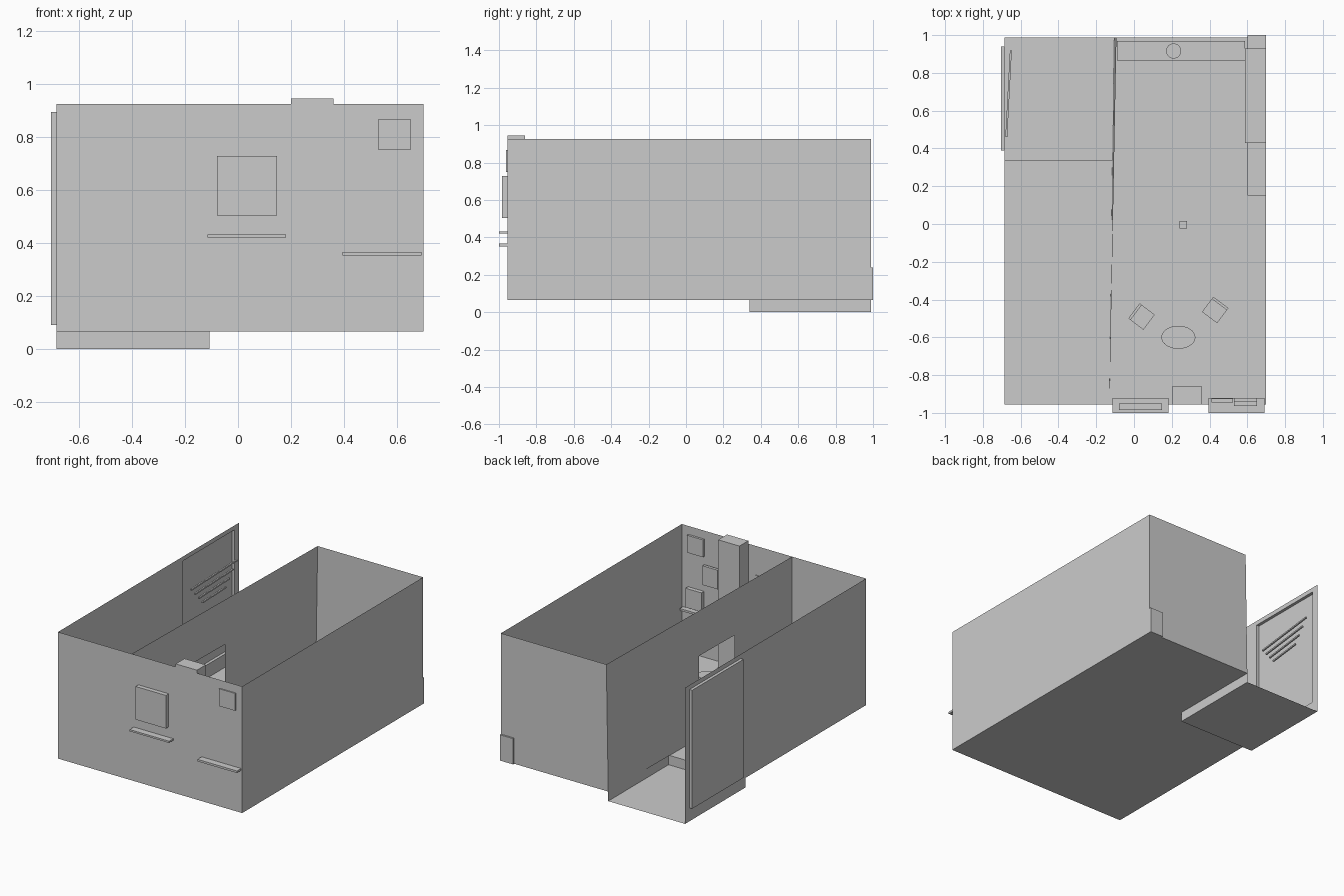
import bpy, math
from mathutils import Matrix, Vector

if "Cube" in bpy.data.objects:
    bpy.data.objects.remove(bpy.data.objects["Cube"])

X0, X1, Y0, Y1 = -0.685, 0.70, -0.955, 0.988   # room outline
F, T = 0.065, 0.925                            # floor and wall top heights
STEP, XD = 0.34, -0.107                        # entrance step, divider foot


def surface(name, quads):
    verts, faces = [], []
    for q in quads:
        faces.append(range(len(verts), len(verts) + len(q)))
        verts += q
    me = bpy.data.meshes.new(name)
    me.from_pydata(verts, [], [list(f) for f in faces])
    ob = bpy.data.objects.new(name, me)
    bpy.context.collection.objects.link(ob)
    return ob


def box(name, x, y, z, mat=None):
    c = Vector(((x[0] + x[1]) / 2, (y[0] + y[1]) / 2, (z[0] + z[1]) / 2))
    bpy.ops.mesh.primitive_cube_add(size=1)
    ob = bpy.context.object
    ob.name = name
    m = Matrix.Translation(c) @ Matrix.Diagonal((x[1] - x[0], y[1] - y[0], z[1] - z[0], 1))
    ob.data.transform((mat @ m) if mat else m)
    return ob


def cyl(name, loc, r, h, sy=1):
    bpy.ops.mesh.primitive_cylinder_add(vertices=32, radius=r, depth=h, location=loc)
    ob = bpy.context.object
    ob.name = name
    ob.scale.y = sy
    bpy.ops.object.shade_smooth_by_angle()
    return ob


def framed(place, a, b, ha, hb):
    """Four quads of an upright wall around the opening ha..hb (u, v corners)."""
    (u0, v0), (u1, v1), (p0, q0), (p1, q1) = a, b, ha, hb
    rects = [(u0, p0, v0, v1), (p1, u1, v0, v1), (p0, p1, q1, v1), (p0, p1, v0, q0)]
    return [[place(l, lo), place(r, lo), place(r, hi), place(l, hi)]
            for l, r, lo, hi in rects if hi - lo > 1e-6]


# Floors: main L-shaped floor and the sunken entrance
surface("main_floor", [[(X0, Y0, F), (X1, Y0, F), (X1, Y1, F), (XD, Y1, F),
                        (XD, STEP, F), (X0, STEP, F)]])
surface("entrance_floor", [
    [(X0, STEP, 0), (XD, STEP, 0), (XD, Y1, 0), (X0, Y1, 0)],
    [(X0, STEP, 0), (XD, STEP, 0), (XD, STEP, F), (X0, STEP, F)],
    [(XD, STEP, 0), (XD, Y1, 0), (XD, Y1, F), (XD, STEP, F)],
    [(X0, STEP, 0), (X0, Y1, 0), (X0, Y1, F), (X0, STEP, F)]])

# Outer walls
surface("front_wall", [[(X0, Y0, F), (X1, Y0, F), (X1, Y0, T), (X0, Y0, T)]])
surface("right_wall", [[(X1, Y0, F), (X1, Y1, F), (X1, Y1, T), (X1, Y0, T)]])
surface("back_wall", [[(XD, Y1, F), (X1, Y1, F), (X1, Y1, T), (-0.093, Y1, T)]])

# Left wall with a recessed window panel
W0, W1, H0, H1, XW = 0.39, 0.94, 0.09, 0.895, -0.705
surface("left_wall", framed(lambda u, v: (X0, u, v), (Y0, F), (Y1, T), (W0, H0), (W1, H1)))
ring = [(W0, H0), (W1, H0), (W1, H1), (W0, H1)]
recess = [[(XW, *p) for p in ring]]
for p, q in zip(ring, ring[1:] + ring[:1]):
    recess.append([(X0, *p), (X0, *q), (XW, *q), (XW, *p)])
surface("window_recess", recess)
for i in range(4):
    ln = 0.46 - 0.075 * i
    m = (Matrix.Translation((-0.664, 0.69, 0.69 - 0.045 * i))
         @ Matrix.Rotation(math.radians(-3), 4, 'Z') @ Matrix.Rotation(math.radians(4), 4, 'X'))
    box(f"window_bar_{i}", (-.005, .005), (-ln / 2, ln / 2), (-.005, .005), m)


# Slightly skewed dividing wall with a doorway
def divider(y, v):
    t = (y - Y0) / (Y1 - Y0)
    k = (v - F) / (T - F)
    return (-0.13 + t * (0.023 + 0.014 * k), y, v)


surface("dividing_wall", framed(divider, (Y0, F), (Y1, T), (-0.35, F), (0.025, 0.62)))

# Chimney column, shelves and pictures on the front wall
box("chimney", (0.20, 0.36), (Y0, -0.86), (F, 0.945))
box("screen", (-0.08, 0.148), (-0.985, -0.95), (0.503, 0.728))
box("left_shelf", (-0.115, 0.182), (-1.0, -0.922), (0.42, 0.432))
box("right_shelf", (0.395, 0.692), (-1.0, -0.922), (0.352, 0.366))
box("picture_upper", (0.53, 0.652), (-0.963, -0.94), (0.75, 0.868))
box("picture_middle", (0.41, 0.525), (-0.945, -0.925), (0.57, 0.70))
box("picture_lower", (0.53, 0.65), (-0.95, -0.922), (0.385, 0.515))

# Cabinets along the right and back walls
box("side_cabinet", (0.60, X1), (0.15, 1.0), (F, 0.24))
box("side_counter", (0.588, X1), (0.43, 0.928), (F, 0.25))
box("back_cabinet_left", (-0.09, 0.085), (0.866, 0.968), (F, 0.24))
box("back_cabinet_right", (0.085, 0.588), (0.866, 0.968), (F, 0.24))
cyl("round_basin", (0.21, 0.916, 0.245), 0.04, 0.015)

# Small block on the floor
box("floor_block", (0.24, 0.28), (-0.025, 0.015), (F, 0.105))

# Oval table
cyl("table_top", (0.235, -0.60, 0.145), 0.09, 0.012, 0.68)
cyl("table_stem", (0.235, -0.60, 0.102), 0.014, 0.074)

# Two chairs turned toward the table, local +x is forward
for side, (cx, cy, ang) in {"left": (0.04, -0.49, -37), "right": (0.43, -0.455, -127)}.items():
    m = Matrix.Translation((cx, cy, 0)) @ Matrix.Rotation(math.radians(ang), 4, 'Z')
    box(f"{side}_chair_seat", (-.05, .05), (-.05, .05), (0.12, 0.135), m)
    box(f"{side}_chair_back", (-.05, -.036), (-.05, .05), (0.135, 0.23), m)
    for i, (a, b) in enumerate([(-.05, -.05), (-.05, .038), (.038, -.05), (.038, .038)]):
        box(f"{side}_chair_leg_{i}", (a, a + .012), (b, b + .012), (F, 0.12), m)
